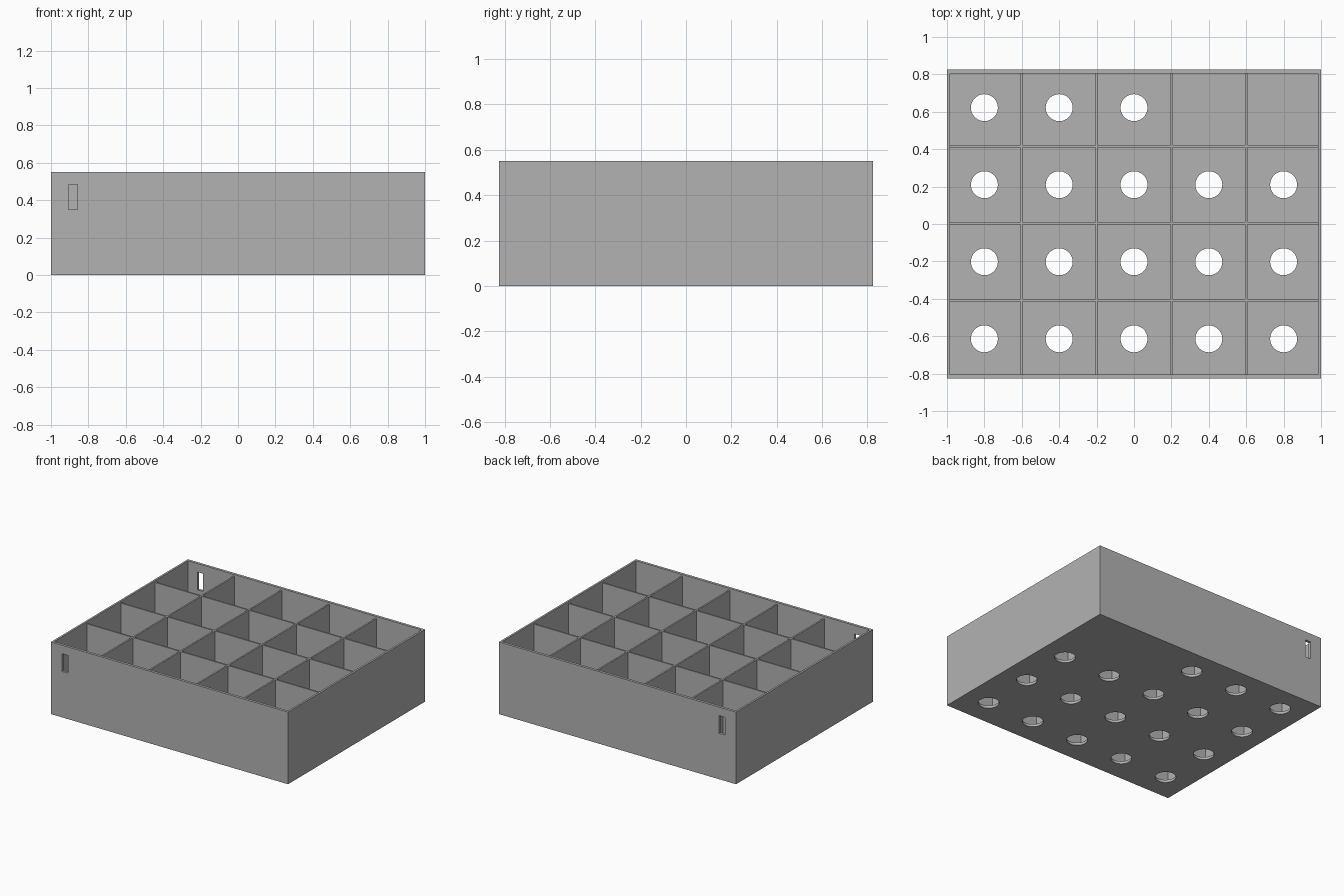
import bpy
import bmesh
from mathutils import Matrix

if "Cube" in bpy.data.objects:
    bpy.data.objects.remove(bpy.data.objects["Cube"], do_unlink=True)

# Overall sizes
W, D, H = 2.0, 1.65, 0.55
WALL_X, WALL_Y, FLOOR = 0.015, 0.02, 0.02
DIV, DIV_TOP = 0.012, 0.535
COLS, ROWS = 5, 4
PITCH_X, PITCH_Y = 0.4, 0.412
HOLE_R, Y_SHIFT = 0.072, 0.004

grey = bpy.data.materials.new("plain grey")
grey.use_nodes = True
colour = (0.45, 0.45, 0.45, 1)
grey.diffuse_color = colour
grey.node_tree.nodes["Principled BSDF"].inputs["Base Color"].default_value = colour


def make_object(name, bm):
    mesh = bpy.data.meshes.new(name)
    bm.to_mesh(mesh)
    bm.free()
    mesh.materials.append(grey)
    obj = bpy.data.objects.new(name, mesh)
    bpy.context.collection.objects.link(obj)
    return obj


def add_box(bm, low, high):
    size = [b - a for a, b in zip(low, high)]
    mid = [(a + b) / 2 for a, b in zip(low, high)]
    bmesh.ops.create_cube(bm, size=1, matrix=Matrix.Translation(mid) @ Matrix.Diagonal((*size, 1)))


def cut(obj, name, bm):
    cutter = make_object(name, bm)
    mod = obj.modifiers.new(name, "BOOLEAN")
    mod.operation, mod.solver, mod.object = "DIFFERENCE", "EXACT", cutter
    bpy.context.view_layer.objects.active = obj
    bpy.ops.object.modifier_apply(modifier=name)
    bpy.data.objects.remove(cutter, do_unlink=True)


# Open tray
bm = bmesh.new()
add_box(bm, (-W / 2, -D / 2, 0), (W / 2, D / 2, H))
tray = make_object("tray", bm)

bm = bmesh.new()
add_box(bm, (-W / 2 + WALL_X, -D / 2 + WALL_Y, FLOOR), (W / 2 - WALL_X, D / 2 - WALL_Y, H + 0.2))
cut(tray, "tray_hollow", bm)

# Round floor holes, absent in the last two back cells
col_x = [(i - (COLS - 1) / 2) * PITCH_X for i in range(COLS)]
row_y = [(j - (ROWS - 1) / 2) * PITCH_Y + Y_SHIFT for j in range(ROWS)]
bm = bmesh.new()
for j, y in enumerate(row_y):
    for i, x in enumerate(col_x):
        if j == ROWS - 1 and i >= COLS - 2:
            continue
        bmesh.ops.create_cone(bm, cap_ends=True, segments=48, radius1=HOLE_R, radius2=HOLE_R,
                              depth=0.2, matrix=Matrix.Translation((x, y, 0)))
cut(tray, "floor_holes", bm)

# Upright slots through the front and back walls
bm = bmesh.new()
for side in (-1, 1):
    y = side * D / 2
    add_box(bm, (-0.905, y - 0.06, 0.35), (-0.857, y + 0.06, 0.485))
cut(tray, "wall_slots", bm)

# Long dividers run across the width
div_y = [(a + b) / 2 for a, b in zip(row_y, row_y[1:])]
bm = bmesh.new()
for y in div_y:
    add_box(bm, (-W / 2 + WALL_X, y - DIV / 2, FLOOR), (W / 2 - WALL_X, y + DIV / 2, DIV_TOP))
make_object("long_dividers", bm)

# Short dividers fill each row between the long ones
starts = [-D / 2 + WALL_Y] + [y + DIV / 2 for y in div_y]
ends = [y - DIV / 2 for y in div_y] + [D / 2 - WALL_Y]
bm = bmesh.new()
for x0, x1 in zip(col_x, col_x[1:]):
    x = (x0 + x1) / 2
    for y0, y1 in zip(starts, ends):
        add_box(bm, (x - DIV / 2, y0, FLOOR), (x + DIV / 2, y1, DIV_TOP))
make_object("short_dividers", bm)
